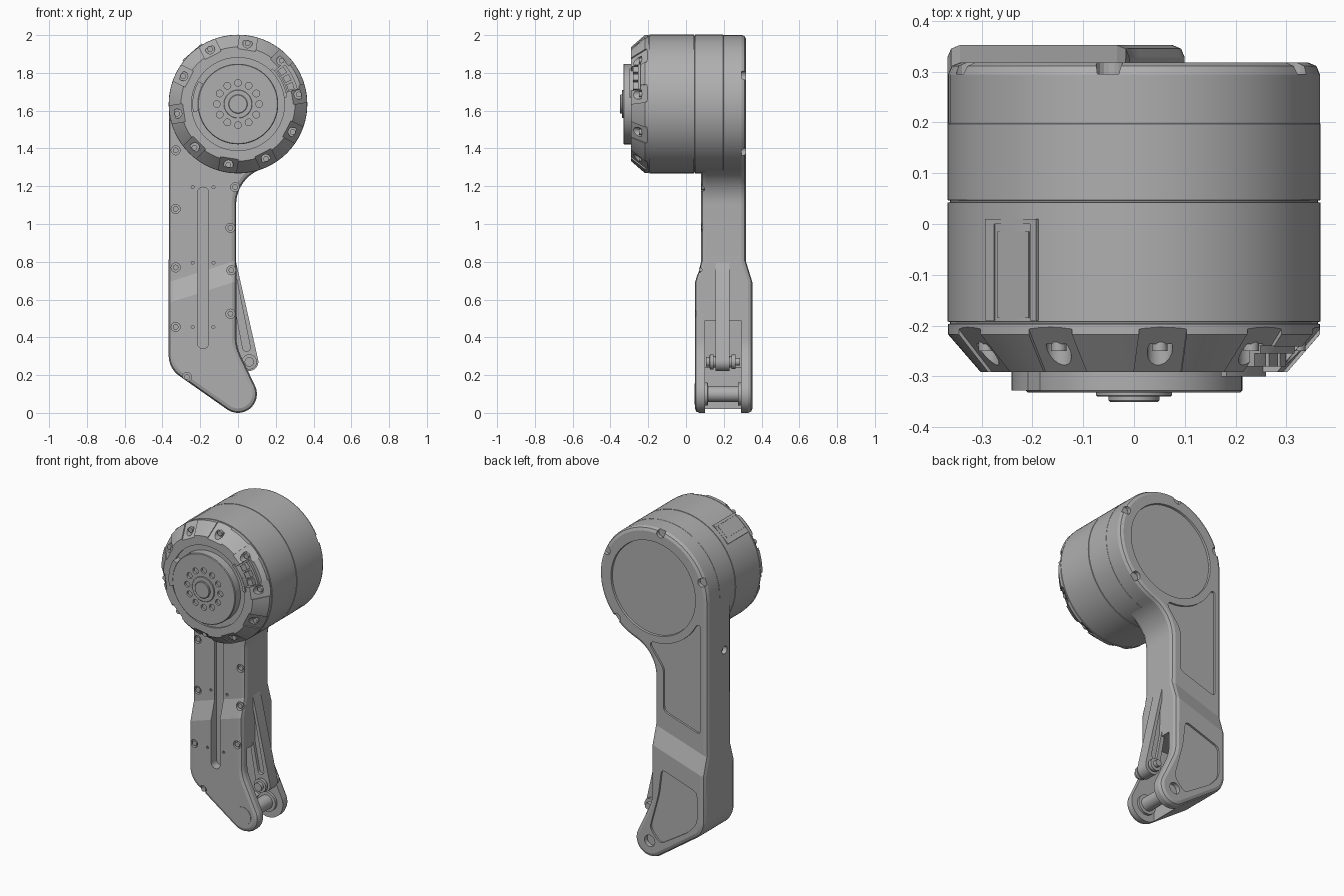
import bpy, bmesh, math
from mathutils import Vector, Matrix

cube = bpy.data.objects.get("Cube")
if cube:
    bpy.data.objects.remove(cube)

grey = bpy.data.materials.new("machined grey")
grey.use_nodes = True
grey.diffuse_color = (0.43, 0.43, 0.43, 1)
grey.node_tree.nodes["Principled BSDF"].inputs["Base Color"].default_value = grey.diffuse_color

HUB = (0, 1.635)      # motor axis in x, z
ANKLE = (0, 0.1)
CRANK = (0.06, 0.27)


def arc(c, r, a0, a1, n=12):
    angles = [math.radians(a0 + (a1 - a0) * i / n) for i in range(n + 1)]
    return [(c[0] + r * math.cos(a), c[1] + r * math.sin(a)) for a in angles]


def circle(c, r, n=24):
    return arc(c, r, 0, 360, n)[:-1]


def polar(r, deg):
    return arc(HUB, r, deg, deg, 1)[0]


def sector(r0, r1, a0, a1, n=10):
    return arc(HUB, r0, a0, a1, n) + arc(HUB, r1, a1, a0, n)


def capsule(p, q, rp, rq):
    d = math.degrees(math.atan2(q[1] - p[1], q[0] - p[0]))
    return arc(p, rp, d + 90, d + 270) + arc(q, rq, d - 90, d + 90)


def rounded(points, r):
    """Replace each polygon corner with a small curve."""
    out = []
    for i, p in enumerate(points):
        p, a, b = Vector(p), Vector(points[i - 1]), Vector(points[(i + 1) % len(points)])
        s = p + (a - p).normalized() * min(r, (a - p).length * .45)
        e = p + (b - p).normalized() * min(r, (b - p).length * .45)
        for k in range(5):
            t = k / 4
            out.append(tuple(s * (1 - t) ** 2 + p * 2 * t * (1 - t) + e * t * t))
    return out


def finish(name, bm):
    bmesh.ops.recalc_face_normals(bm, faces=bm.faces)
    me = bpy.data.meshes.new(name)
    bm.to_mesh(me)
    bm.free()
    me.materials.append(grey)
    ob = bpy.data.objects.new(name, me)
    bpy.context.collection.objects.link(ob)
    return ob


def smooth(ob, angle=30):
    bpy.ops.object.select_all(action='DESELECT')
    ob.select_set(True)
    bpy.context.view_layer.objects.active = ob
    bpy.ops.object.shade_smooth_by_angle(angle=math.radians(angle))


def prisms(name, parts):
    """Each part is (outline in x and z, y start, y end)."""
    bm = bmesh.new()
    for pts, y0, y1 in parts:
        face = bm.faces.new([bm.verts.new((x, y0, z)) for x, z in pts])
        top = bmesh.ops.extrude_face_region(bm, geom=[face])["geom"]
        bmesh.ops.translate(bm, vec=(0, y1 - y0, 0),
                            verts=[v for v in top if isinstance(v, bmesh.types.BMVert)])
        # close the start side, which the extrusion leaves open
        bmesh.ops.holes_fill(bm, edges=[e for e in bm.edges if e.is_boundary], sides=0)
    return finish(name, bm)


def boxes(name, parts):
    """Each part is (placement matrix, size)."""
    bm = bmesh.new()
    for matrix, size in parts:
        bmesh.ops.create_cube(bm, size=1, matrix=matrix @ Matrix.Diagonal((*size, 1)))
    return finish(name, bm)


def lathe(name, c, profile, n=96):
    """Spin (radius, y) points around a y axis through c."""
    bm = bmesh.new()
    rings = [[bm.verts.new((x, y, z)) for x, z in circle(c, r, n)] for r, y in profile]
    for a, b in zip(rings, rings[1:]):
        for i in range(n):
            bm.faces.new((a[i], a[i - 1], b[i - 1], b[i]))
    bm.faces.new(rings[0])
    bm.faces.new(rings[-1])
    return finish(name, bm)


def bake(ob, *cutters):
    """Apply modifiers, then subtract each cutter in turn."""
    for cutter in cutters:
        cutter.hide_render = True
        mod = ob.modifiers.new("cut", 'BOOLEAN')
        mod.object, mod.solver = cutter, 'EXACT'
    dg = bpy.context.evaluated_depsgraph_get()
    me = bpy.data.meshes.new_from_object(ob.evaluated_get(dg))
    ob.modifiers.clear()
    ob.data = me
    for cutter in cutters:
        bpy.data.objects.remove(cutter)


# Leg housing: one outline, thickened below a slanted step
outline = (arc(HUB, .366, 180, -70.4, 56)[:-1] + arc((.19, 1.102), .2, 109.6, 180)
           + rounded([(-.01, .6), (-.008, .35), (.093, .137)], .05)[5:10]
           + arc(ANKLE, .1, 24, -125, 16) + arc((-.237, .303), .13, -125, -180, 8))
leg = prisms("leg_housing", [(outline, .08, .318)])
bm = bmesh.new()
bm.from_mesh(leg.data)
slope = Vector((-.32, 0, 1)).normalized()
for z in (.81, .70):
    bmesh.ops.bisect_plane(bm, geom=bm.verts[:] + bm.edges[:] + bm.faces[:],
                           plane_co=(0, 0, z), plane_no=slope)
for v in bm.verts:
    if (v.co - Vector((0, 0, .70))).dot(slope) < 1e-4:
        v.co.y += -.033 if v.co.y < .2 else .034
bm.to_mesh(leg.data)
bm.free()
bev = leg.modifiers.new("edge_bevel", 'BEVEL')
bev.width, bev.segments, bev.limit_method = .024, 2, 'ANGLE'
bev.angle_limit, bev.use_clamp_overlap = math.radians(50), False
bake(leg)

# Leg cuts: round back recess, fork, cable groove, back panels and screw seats
leg_screws = [(-.33, 1.39), (-.33, 1.08), (-.33, .77), (-.33, .455), (-.27, .19),
              (-.04, .525), (-.035, .755), (-.04, .98), (-.015, 1.195)]


def front_y(p):
    return .047 + .033 * min(1, max(0, (p[1] - .70 - .32 * p[0]) / .11))


fork = [(-.25, .49), (.3, .49), (.3, -.1), (-.06, -.1), (-.06, .12), (-.25, .24)]
upper_panel = [(.03, 1.29), (-.07, 1.16), (-.07, .9), (-.32, .82), (-.32, 1.5)]
lower_panel = [(-.08, .56), (-.32, .48), (-.32, .29), (-.26, .22), (-.07, .1), (.0, .18), (-.06, .4)]
cuts = [(fork, .1, .292),
        (capsule((-.185, .37), (-.185, 1.165), .03, .03), 0, .1),
        (rounded(upper_panel, .03) + arc(HUB, .33, 218, 262, 6), .306, .41),
        (rounded(lower_panel, .03), .34, .42)]
cuts += [(circle(p, .024, 16), -.02, front_y(p) + .018) for p in leg_screws]
cuts += [(circle((x, z), .008, 10), -.02, .1) for x in (-.24, -.13) for z in (1.195, .795, .455)]
cuts += [(circle(polar(.35, a), .026, 16), .295, .43) for a in (98, 25, -45, 160)]
side_hole = bmesh.new()
bmesh.ops.create_cone(side_hole, cap_ends=True, segments=16, radius1=.024, radius2=.024, depth=.06,
                      matrix=Matrix.Translation((-.37, .15, 1.29)) @ Matrix.Rotation(math.pi / 2, 4, 'Y'))
bake(leg, lathe("recess_cutter", HUB, [(.284, .306), (.29, .34), (.29, .4)], 64),
     prisms("leg_cutter", cuts), finish("side_cutter", side_hole),
     prisms("ankle_cutter", [(circle(ANKLE, .035), .325, .44)]))
smooth(leg, 14)
smooth(prisms("leg_screws", [(circle(p, .015, 12), front_y(p) + .003, front_y(p) + .03) for p in leg_screws]))
smooth(prisms("ankle_cap", [(circle(ANKLE, .055), .044, .06)]))

# Motor drum with bevelled front ring: flats, screw seats and connector opening
drum = lathe("motor_drum", HUB, [
    (.2, -.28), (.246, -.28), (.246, -.291), (.302, -.291), (.366, -.217), (.366, -.197), (.362, -.196),
    (.362, -.193), (.367, -.192), (.367, .042), (.362, .043), (.362, .046), (.367, .047),
    (.367, .197), (.36, .202), (.2, .202)])
ring_angles = [81 + 36 * i for i in range(10)]
flats = [(Matrix.Translation((0, 0, HUB[1])) @ Matrix.Rotation(math.radians(-a), 4, 'Y')
          @ Matrix.Translation((.338, -.258, 0)) @ Matrix.Rotation(math.radians(-41), 4, 'Z'),
          (.03, .2, .095)) for a in ring_angles]
bake(drum, boxes("flat_cutter", flats),
     prisms("seat_cutter", [(circle(polar(.326, a), .025, 16), -.4, -.236) for a in ring_angles]),
     prisms("opening_cutter", [(sector(.262, .345, 14, 42), -.41, -.2405)]))
smooth(drum)
smooth(prisms("ring_screws", [(circle(polar(.326, a), .015, 14), -.25, -.2) for a in ring_angles]))

# Connector in the ring opening
smooth(prisms("connector", [(sector(.275, .31, a, a + 7, 3), -.28, -.23) for a in (15, 24, 33)]
              + [(sector(.268, .325, 14, 40), -.255, -.23), (sector(.246, .262, 8, 46), -.3, -.27)]))

# Output plate with bolt circle and hub
plate = lathe("output_plate", HUB, [(.15, -.27), (.213, -.27), (.213, -.328), (.209, -.332), (.15, -.332)])
bake(plate, prisms("plate_cutter", [(circle(polar(.112, 30 * i), .018, 16), -.4, -.318) for i in range(12)]))
smooth(plate)
smooth(prisms("plate_tab", [(sector(.19, .241, 150, 190), -.328, -.28)]))
smooth(lathe("output_hub", HUB, [(.047, -.35), (.05, -.347), (.05, -.339), (.073, -.339), (.075, -.337),
                                 (.075, -.32)], 48))

# Access cover on the drum
place = Matrix.Translation((0, -.09, HUB[1])) @ Matrix.Rotation(math.radians(-41), 4, 'Y')
boxes("access_cover", [(place @ Matrix.Translation((x, y, top - .015)), (w, d, .03))
                       for x, y, w, d, top in ((0, 0, .13, .2, .3645), (-.057, 0, .024, .2, .368),
                                               (.057, 0, .016, .2, .368), (0, .095, .12, .01, .368),
                                               (.004, -.01, .08, .17, .3675))])

# Drive link with relieved sides
link = prisms("drive_link", [(capsule(CRANK, (-.05, .82), .048, .034), .157, .23)])
relief = capsule((.045, .345), (-.04, .78), .02, .018)
bake(link, prisms("link_cutter", [(relief, .1, .175), (relief, .212, .3)]))
smooth(link)

# Pins in the fork
smooth(lathe("crank_pin", CRANK, [(.025, .105), (.025, .125), (.04, .126), (.04, .145), (.03, .146),
                                  (.03, .24), (.038, .241), (.038, .262), (.02, .263), (.02, .285)], 24))
smooth(lathe("ankle_pin", ANKLE, [(.06, .095), (.06, .115), (.042, .116), (.042, .275), (.06, .276),
                                  (.06, .296)], 32))
